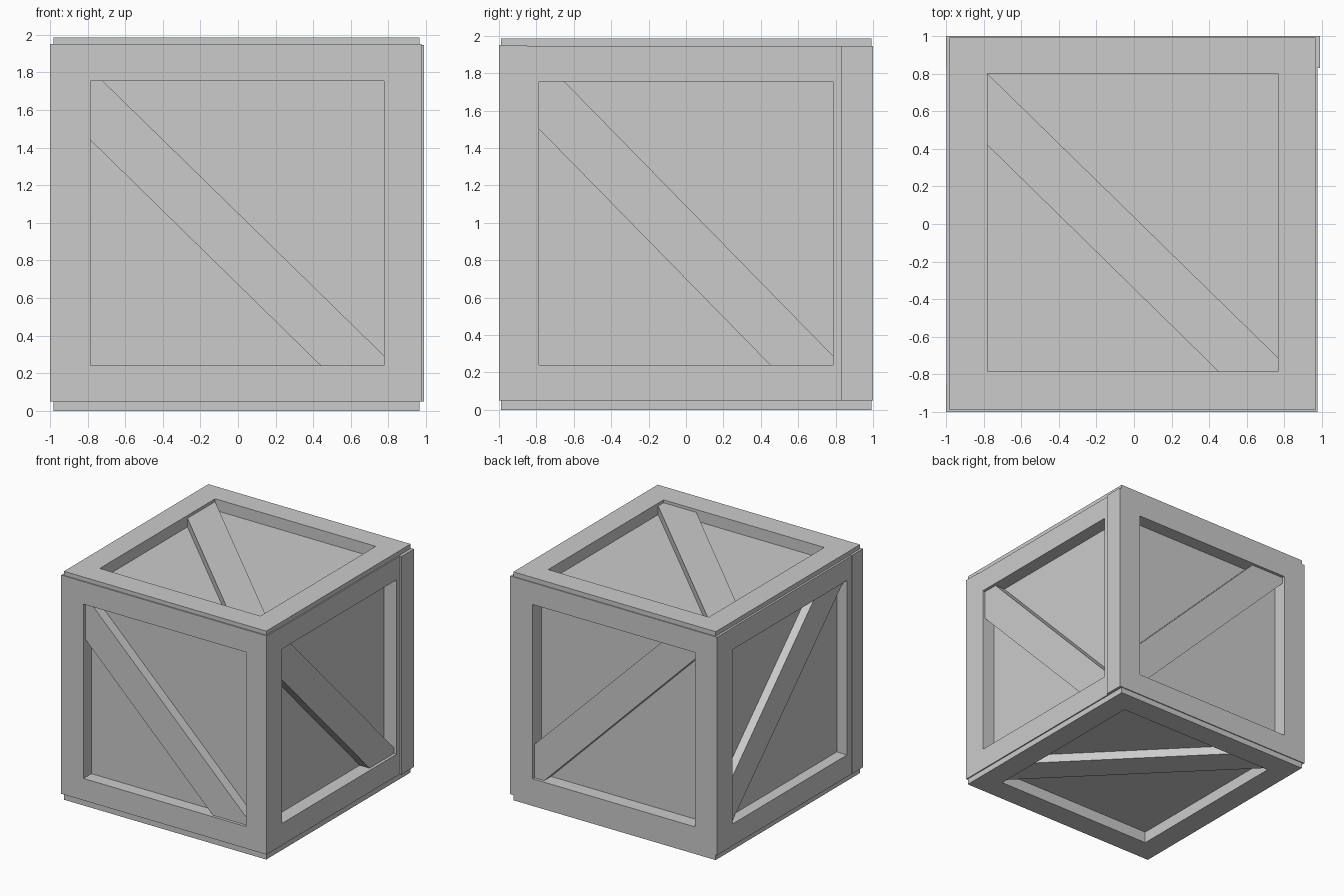
import bpy, bmesh

if "Cube" in bpy.data.objects:
    bpy.data.objects.remove(bpy.data.objects["Cube"])

# Face maps: (u, v, w) -> xyz, w being the coordinate along the face's own axis
MAPS = {
    "x": lambda u, v, w: (w, u, v),
    "y": lambda u, v, w: (u, w, v),
    "z": lambda u, v, w: (u, v, w),
}


def finish(name, bm):
    bmesh.ops.recalc_face_normals(bm, faces=bm.faces)
    me = bpy.data.meshes.new(name)
    bm.to_mesh(me)
    bm.free()
    ob = bpy.data.objects.new(name, me)
    bpy.context.collection.objects.link(ob)
    return ob


def rect(r):
    u0, u1, v0, v1 = r
    return [(u0, v0), (u1, v0), (u1, v1), (u0, v1)]


def prism(name, axis, outline, w0, w1):
    bm = bmesh.new()
    lo, hi = [[bm.verts.new(MAPS[axis](u, v, w)) for u, v in outline] for w in (w0, w1)]
    bm.faces.new(lo)
    bm.faces.new(hi)
    n = len(outline)
    for i in range(n):
        j = (i + 1) % n
        bm.faces.new((lo[i], lo[j], hi[j], hi[i]))
    return finish(name, bm)


def frame(name, axis, outer, inner, w0, w1):
    bm = bmesh.new()
    loops = [[bm.verts.new(MAPS[axis](u, v, w)) for u, v in rect(r)]
             for r, w in ((outer, w0), (outer, w1), (inner, w1), (inner, w0))]
    for k in range(4):
        a, b = loops[k], loops[(k + 1) % 4]
        for i in range(4):
            j = (i + 1) % 4
            bm.faces.new((a[i], a[j], b[j], b[i]))
    return finish(name, bm)


# Recessed panels: one inner box
prism("inner_panels", "z", rect((-0.90, 0.855, -0.89, 0.88)), 0.10, 1.885)

# Per side: axis, outer rectangle, opening, outer plane, frame thickness,
# panel plane, brace outline (parallel diagonal edges cut to the opening)
SIDES = {
    "front": ("y", (-1, 0.975, 0.05, 1.95), (-0.785, 0.775, 0.24, 1.755), -1, 0.15, -0.89,
              [(-0.785, 1.44), (0.44, 0.24), (0.775, 0.24), (0.775, 0.295),
               (-0.72, 1.755), (-0.785, 1.755)]),
    "back": ("y", (-1, 0.99, 0.05, 1.945), (-0.785, 0.775, 0.24, 1.755), 1, 0.17, 0.88,
             [(0.775, 0.53), (-0.46, 1.755), (-0.785, 1.755), (-0.785, 1.70),
              (0.68, 0.24), (0.775, 0.24)]),
    "right": ("x", (-0.995, 0.9, 0.05, 1.945), (-0.785, 0.785, 0.24, 1.755), 0.975, 0.15, 0.855,
              [(-0.785, 1.50), (0.45, 0.24), (0.785, 0.24), (0.785, 0.29),
               (-0.65, 1.755), (-0.785, 1.755)]),
    "left": ("x", (-0.99, 0.99, 0.05, 1.945), (-0.785, 0.785, 0.24, 1.755), -0.998, 0.15, -0.90,
             [(0.785, 0.60), (-0.38, 1.755), (-0.785, 1.755), (0.76, 0.24), (0.785, 0.24)]),
    "top": ("z", (-0.98, 0.965, -0.99, 0.992), (-0.78, 0.765, -0.785, 0.80), 1.985, 0.14, 1.885,
            [(-0.78, 0.42), (0.45, -0.785), (0.765, -0.785), (0.765, -0.71), (-0.78, 0.80)]),
    "bottom": ("z", (-0.98, 0.965, -0.99, 0.992), (-0.78, 0.765, -0.785, 0.79), 0, 0.14, 0.10,
               [(0.765, -0.42), (-0.43, 0.79), (-0.78, 0.79), (-0.78, 0.77), (0.765, -0.785)]),
}

# Frames and diagonal braces
for side, (axis, outer, inner, plane, thick, panel, brace) in SIDES.items():
    inward = -1 if panel < plane else 1
    frame(side + "_frame", axis, outer, inner, plane, plane + inward * thick)
    prism(side + "_brace", axis, brace, plane + inward * 0.025, panel + inward * 0.02)
